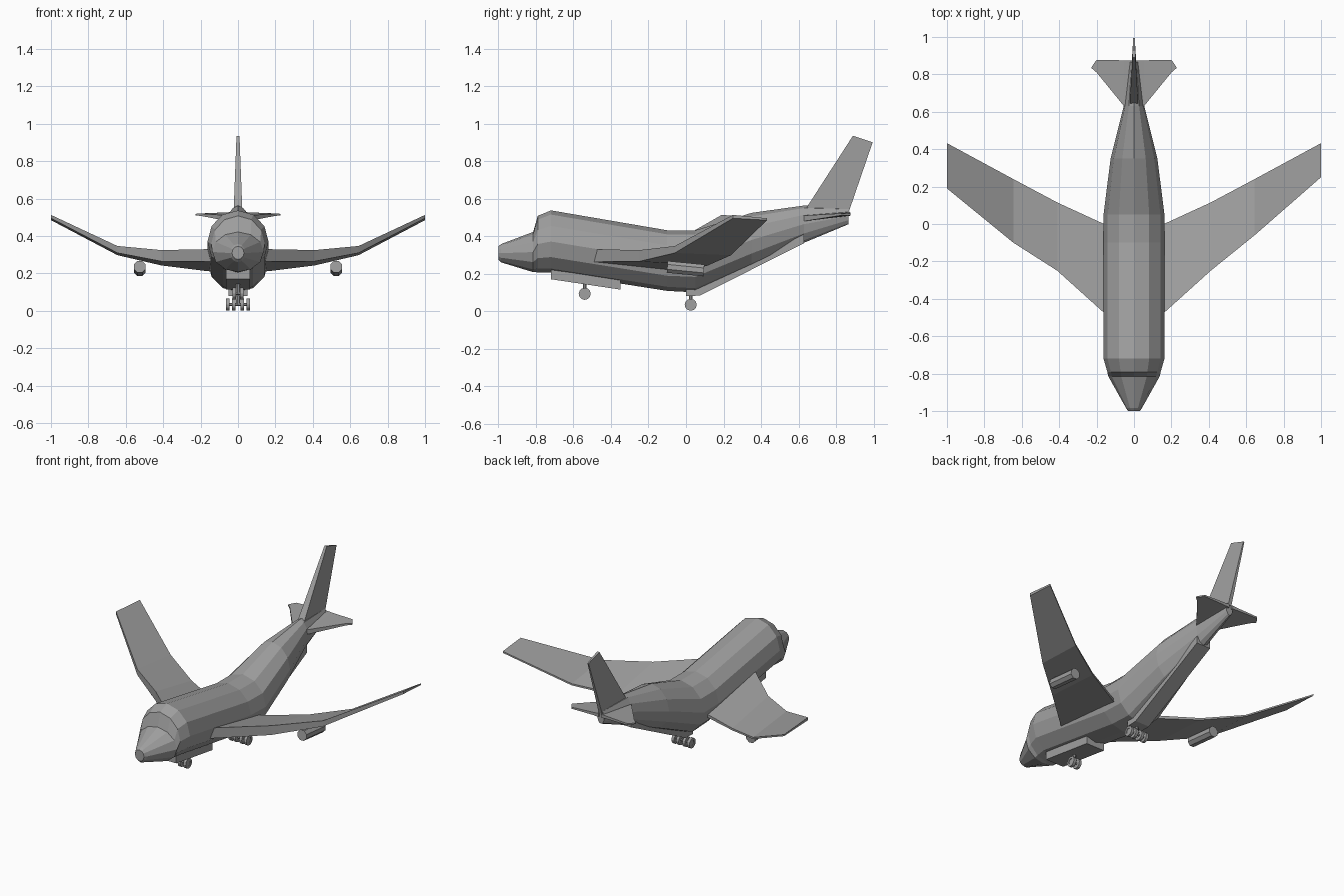
import bpy, bmesh, math
from mathutils import Vector

cube = bpy.data.objects.get("Cube")
if cube:
    bpy.data.objects.remove(cube)

GREY = (0.35, 0.35, 0.35, 1)
grey = bpy.data.materials.new("plain grey")
grey.use_nodes = True
grey.diffuse_color = GREY
grey.node_tree.nodes["Principled BSDF"].inputs["Base Color"].default_value = GREY


def loft(name, rings):
    """Skin a list of equal-length point rings and cap both ends."""
    bm = bmesh.new()
    loops = [[bm.verts.new(p) for p in ring] for ring in rings]
    n = len(loops[0])
    for a, b in zip(loops, loops[1:]):
        for i in range(n):
            j = (i + 1) % n
            bm.faces.new((a[i], a[j], b[j], b[i]))
    bm.faces.new(loops[0])
    bm.faces.new(loops[-1])
    bmesh.ops.recalc_face_normals(bm, faces=bm.faces)
    mesh = bpy.data.meshes.new(name)
    bm.to_mesh(mesh)
    bm.free()
    mesh.materials.append(grey)
    obj = bpy.data.objects.new(name, mesh)
    bpy.context.collection.objects.link(obj)
    return obj


def oval(y, bottom, top, half_width, sides=12):
    mid, half = (top + bottom) / 2, (top - bottom) / 2
    steps = [2 * math.pi * i / sides for i in range(sides)]
    return [(half_width * math.cos(t), y, mid + half * math.sin(t)) for t in steps]


def chord(x, front, back):
    """Wing section: front and back are (y, bottom, top)."""
    return [(x, front[0], front[1]), (x, back[0], back[1]),
            (x, back[0], back[2]), (x, front[0], front[2])]


def strip(name, half_width, stations):
    """Flat plate following (y, bottom, top) stations."""
    loft(name, [[(-half_width, y, b), (half_width, y, b),
                 (half_width, y, t), (-half_width, y, t)] for y, b, t in stations])


def tube(name, start, end, radius, sides=8, inner=None):
    """Cylinder between two points; an inner radius makes dished ends."""
    a, b = Vector(start), Vector(end)
    axis = (b - a).normalized()
    u = axis.orthogonal().normalized()
    v = axis.cross(u)

    def ring(c, r):
        return [c + r * (u * math.cos(t) + v * math.sin(t))
                for t in (2 * math.pi * (i + 0.5) / sides for i in range(sides))]
    rings = [ring(a, radius), ring(b, radius)]
    if inner:
        dish = (b - a) * 0.25
        rings = [ring(a + dish, inner), ring(a, inner)] + rings
        rings += [ring(b, inner), ring(b - dish, inner)]
    loft(name, rings)


# Fuselage with stepped windscreen and raised tail
loft("fuselage", [oval(*s) for s in [
    (-1.0, .275, .345, .032), (-.985, .26, .358, .042), (-.815, .208, .422, .137),
    (-.79, .207, .508, .143), (-.72, .205, .537, .163), (-.1, .108, .431, .163),
    (.05, .1, .431, .163), (.35, .235, .524, .125), (.63, .365, .563, .055),
    (.865, .463, .55, .024)]])

# Belly plates
strip("nose_gear_bay", .065, [(-.72, .17, .22), (-.35, .115, .17)])
strip("belly_keel", .05, [(0, .08, .13), (.075, .083, .13), (.63, .363, .41)])

# Wings, bent upward toward the tips; the leading edges differ slightly
for side, s, shift in (("left", 1, 0.02), ("right", -1, -0.02)):
    loft(side + "_wing", [
        chord(s * .1, (-.53, .263, .33), (-.03, .21, .23)),
        chord(s * .16, (-.475, .263, .33), (0, .212, .232)),
        chord(s * .41, (-.25, .265, .325), (.115, .243, .256)),
        chord(s * .645, (-.08 + shift, .31, .347), (.24, .298, .309)),
        chord(s * 1.0, (.22 + shift * 1.5, .495, .513), (.432, .485, .495))])
    # Pod under the wing
    tube(side + "_engine", (s * .525, -.1, .236), (s * .525, .095, .217), .034, 8)
    # Tailplane
    loft(side + "_tailplane", [
        chord(s * .01, (.6, .475, .508), (.875, .508, .53)),
        chord(s * .055, (.632, .48, .51), (.875, .51, .527)),
        chord(s * .2, (.81, .508, .52), (.878, .511, .521)),
        chord(s * .226, (.832, .51, .519), (.84, .511, .519))])

# Tail fin
loft("tail_fin", [
    [(-.023, .635, .54), (.023, .635, .54), (.012, .868, .53), (-.012, .868, .53)],
    [(-.008, .89, .935), (.008, .89, .935), (.004, .995, .9), (-.004, .995, .9)]])


# Landing gear: axle, strut and a row of wheels
def gear(name, y, z, top, wheels):
    tube(name + "_strut", (0, y, z), (0, y, top), .01, 6)
    reach = max(wheels)
    tube(name + "_axle", (-reach, y, z), (reach, y, z), .008, 6)
    for x in wheels:
        tube(name + "_wheel", (x - .009, y, z), (x + .009, y, z), .032, 12, .018)


gear("nose_gear", -.54, .092, .17, (-.02, .02))
gear("main_gear", .025, .034, .12, (-.055, -.022, .022, .055))
